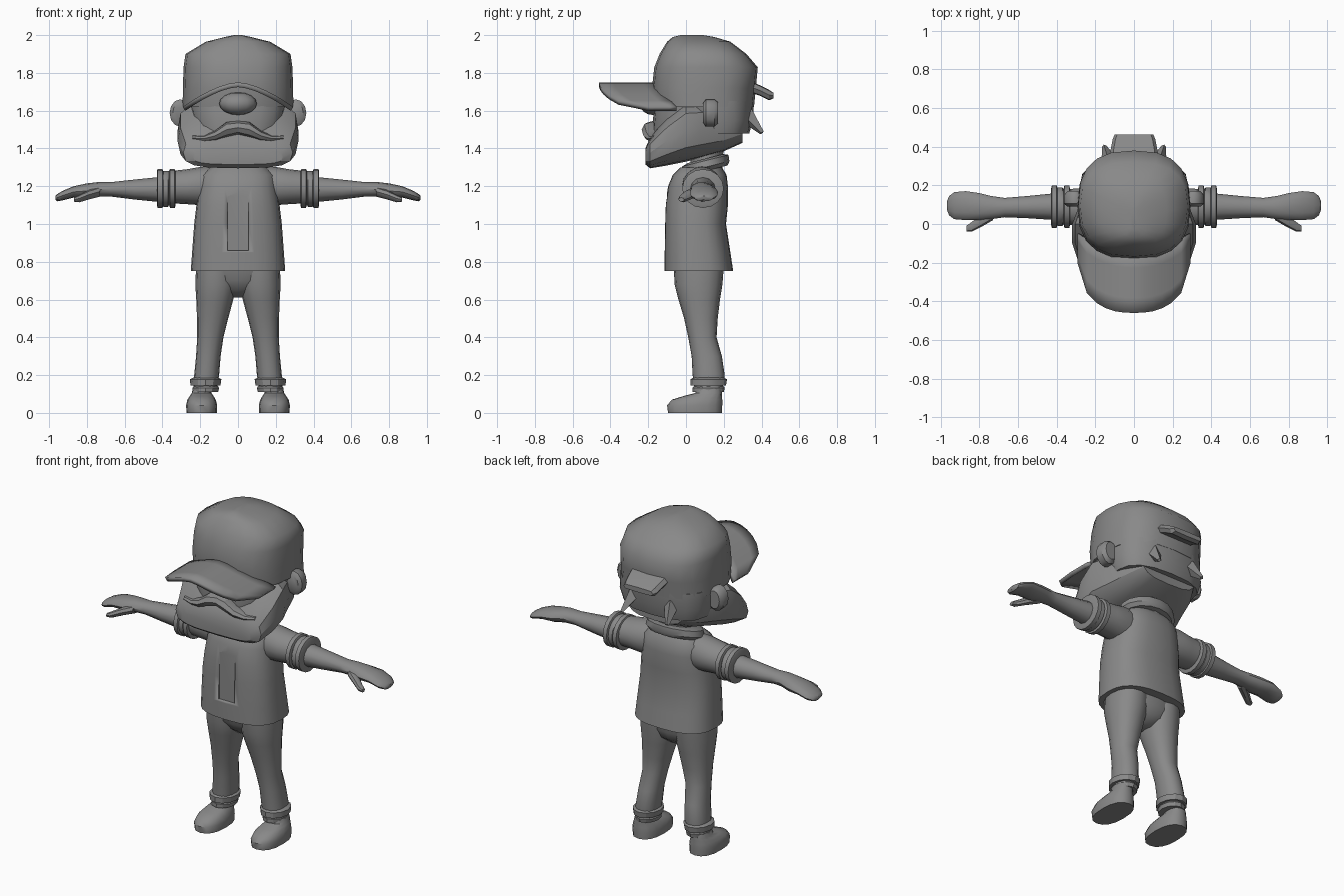
import bpy, bmesh, math
from mathutils import Vector

cube = bpy.data.objects.get("Cube")
if cube:
    bpy.data.objects.remove(cube)

grey = bpy.data.materials.new("plain_grey")
grey.use_nodes = True
COLOUR = (0.25, 0.25, 0.25, 1)
grey.diffuse_color = COLOUR
grey.node_tree.nodes["Principled BSDF"].inputs["Base Color"].default_value = COLOUR


def finish(name, bm, mirror=False, angle=40):
    """Turn a bmesh into a shaded, optionally mirrored object."""
    bmesh.ops.recalc_face_normals(bm, faces=bm.faces)
    mesh = bpy.data.meshes.new(name)
    bm.to_mesh(mesh)
    bm.free()
    mesh.materials.append(grey)
    obj = bpy.data.objects.new(name, mesh)
    bpy.context.collection.objects.link(obj)
    bpy.ops.object.select_all(action='DESELECT')
    obj.select_set(True)
    bpy.context.view_layer.objects.active = obj
    bpy.ops.object.shade_smooth_by_angle(angle=math.radians(angle))
    if mirror:
        obj.modifiers.new("Mirror", 'MIRROR')
    return obj


def loft(name, axis, rings, sides=16, power=2.0, mirror=False, angle=40):
    """Skin rounded sections; each ring is (position, a_min, a_max, b_min, b_max)."""
    bm = bmesh.new()
    loops = []
    for t, a_min, a_max, b_min, b_max in rings:
        loop = []
        for i in range(sides):
            turn = math.tau * i / sides
            c, s = math.cos(turn), math.sin(turn)
            c = math.copysign(abs(c) ** (2 / power), c)
            s = math.copysign(abs(s) ** (2 / power), s)
            a = (a_min + a_max) / 2 + (a_max - a_min) / 2 * c
            b = (b_min + b_max) / 2 + (b_max - b_min) / 2 * s
            place = {'x': (t, a, b), 'y': (a, t, b), 'z': (a, b, t)}[axis]
            loop.append(bm.verts.new(place))
        loops.append(loop)
    for low, high in zip(loops, loops[1:]):
        for i in range(sides):
            j = (i + 1) % sides
            bm.faces.new((low[i], low[j], high[j], high[i]))
    bm.faces.new(loops[0])
    bm.faces.new(loops[-1])
    return finish(name, bm, mirror, angle)


def centred(rings):
    """Expand (position, half_width, b_min, b_max) to full rings."""
    return [(t, -w, w, low, high) for t, w, low, high in rings]


# Shirt with a recessed placket
shirt = loft("shirt", 'z', centred([
    (.75, .25, -.115, .25), (.85, .243, -.115, .235), (1, .232, -.113, .212),
    (1.1, .22, -.11, .222), (1.2, .205, -.095, .222), (1.26, .195, -.07, .215),
    (1.3, .15, -.03, .19)]), sides=24, power=2.6)
bm = bmesh.new()
bmesh.ops.create_cube(bm, size=1)
bmesh.ops.scale(bm, vec=(.11, .1, .5), verts=bm.verts)
bmesh.ops.translate(bm, vec=(0, -.15, 1.11), verts=bm.verts)
cutter = finish("placket_cutter", bm)
cutter.hide_render = True
cutter.hide_viewport = True
cut = shirt.modifiers.new("Placket", 'BOOLEAN')
cut.object = cutter

# Sleeves and their banded cuffs
loft("sleeve", 'x', [(.1, 0, .17, 1.09, 1.31), (.2, -.02, .19, 1.1, 1.302),
                     (.27, -.015, .185, 1.105, 1.29), (.36, 0, .18, 1.11, 1.28)], mirror=True)
for i, x in enumerate((.335, .37, .40)):
    grow = .01 if i != 1 else 0
    loft("sleeve_cuff", 'x', [(x - .005, 0, .18, 1.1, 1.28),
                              (x, -.01 - grow, .19 + grow, 1.09 - grow / 2, 1.28 + grow),
                              (x + .025, -.01 - grow, .19 + grow, 1.09 - grow / 2, 1.28 + grow),
                              (x + .03, 0, .18, 1.1, 1.28)], mirror=True, angle=30)

# Arms with mitten hands and thumbs
loft("arm", 'x', [(.4, .02, .16, 1.115, 1.25), (.55, .03, .145, 1.13, 1.235),
                  (.67, .035, .135, 1.145, 1.222), (.74, .025, .145, 1.145, 1.222),
                  (.8, .02, .16, 1.135, 1.215), (.87, .02, .17, 1.14, 1.2),
                  (.93, .025, .165, 1.125, 1.175), (.957, .045, .145, 1.12, 1.158),
                  (.967, .07, .12, 1.13, 1.148)], sides=12, mirror=True)
loft("thumb", 'x', [(.73, .02, .09, 1.145, 1.2), (.79, -.015, .05, 1.13, 1.18),
                    (.84, -.04, .01, 1.115, 1.155), (.868, -.04, -.01, 1.118, 1.14)],
     sides=8, mirror=True)

# Trousers
loft("hips", 'z', centred([(.61, .05, .03, .12), (.65, .13, -.02, .17),
                           (.7, .21, -.055, .19), (.78, .222, -.07, .2)]), power=2.3)
loft("trouser_leg", 'z', [(.13, .11, .235, .045, .195), (.2, .1, .232, .035, .205),
                          (.3, .092, .222, .03, .19), (.4, .077, .216, .012, .162),
                          (.5, .052, .217, -.01, .168), (.6, .025, .221, -.04, .18),
                          (.68, .005, .226, -.06, .193), (.77, .005, .222, -.065, .2)],
     power=2.2, mirror=True)
for low, high, grow in ((.11, .145, 0), (.145, .19, .012)):
    loft("trouser_cuff", 'z', [
        (low, .105 - grow, .24 + grow, .035 - grow, .2 + grow),
        (high - .012, .1 - grow, .242 + grow, .035 - grow, .205 + grow),
        (high, .11, .23, .045, .195)], sides=12, mirror=True, angle=30)

# Shoes
loft("shoe", 'z', [(0, .112, .272, -.095, .19), (.04, .11, .275, -.1, .192),
                   (.07, .118, .268, -.075, .192), (.09, .13, .255, -.01, .19),
                   (.105, .14, .245, .05, .19), (.14, .14, .235, .06, .185)],
     power=2.4, mirror=True)

# Neck and tilted collar
loft("neck", 'z', centred([(1.25, .11, .02, .19), (1.42, .11, .03, .2)]))
collar = loft("collar", 'z', centred([(1.28, .16, -.01, .22), (1.3, .18, -.02, .23),
                                      (1.335, .17, -.02, .225), (1.345, .14, .01, .2)]))
for vert in collar.data.vertices:
    vert.co.z += (vert.co.y - .1) * .25

# Jaw and beard, face and back hair
loft("beard", 'y', centred([
    (-.215, .24, 1.315, 1.4), (-.19, .29, 1.295, 1.46), (-.1, .32, 1.31, 1.57),
    (0, .32, 1.33, 1.66), (.08, .29, 1.35, 1.66), (.2, .25, 1.385, 1.64),
    (.3, .19, 1.43, 1.64)]), power=3.2, angle=30)
loft("face", 'z', centred([(1.4, .2, -.17, .2), (1.5, .235, -.18, .2),
                           (1.6, .25, -.17, .2), (1.72, .26, -.15, .2)]), power=2.6)
loft("back_hair", 'z', centred([(1.48, .265, .02, .335), (1.55, .285, 0, .355),
                                (1.65, .285, -.05, .36)]), power=2.5)
for side in (-1, 1):
    bm = bmesh.new()
    bmesh.ops.create_cone(bm, cap_ends=True, segments=4, radius1=.045,
                          radius2=.012, depth=.13)
    tilt = Vector((side * .03, .09, -.1)).to_track_quat('Z', 'Y').to_matrix()
    bmesh.ops.rotate(bm, matrix=tilt, verts=bm.verts)
    bmesh.ops.translate(bm, vec=(side * .14, .36, 1.53), verts=bm.verts)
    finish("hair_tuft", bm)

# Ears, nose and moustache
loft("ear", 'y', [(.09, .27, .345, 1.54, 1.64), (.105, .25, .362, 1.515, 1.66),
                  (.15, .25, .362, 1.515, 1.66), (.17, .27, .345, 1.535, 1.645)],
     sides=12, mirror=True)
bm = bmesh.new()
bmesh.ops.create_uvsphere(bm, u_segments=12, v_segments=8, radius=1)
bmesh.ops.scale(bm, vec=(.1, .07, .06), verts=bm.verts)
bmesh.ops.translate(bm, vec=(0, -.175, 1.637), verts=bm.verts)
finish("nose", bm)
loft("moustache", 'x', [(0, -.225, -.13, 1.475, 1.545), (.06, -.235, -.13, 1.46, 1.54),
                        (.12, -.225, -.13, 1.44, 1.495), (.18, -.205, -.13, 1.435, 1.468),
                        (.24, -.185, -.14, 1.44, 1.47)], sides=8, mirror=True, angle=30)

# Cap crown and rear strap
loft("cap_crown", 'z', centred([
    (1.62, .293, -.165, .36), (1.72, .292, -.18, .37), (1.83, .288, -.168, .38),
    (1.9, .278, -.14, .32), (1.965, .17, -.1, .235), (1.99, .07, -.07, .15),
    (2, .02, -.03, .09)]), sides=20, power=2.6, angle=50)
loft("cap_strap", 'y', centred([(.33, .13, 1.7, 1.76), (.39, .12, 1.68, 1.735),
                                (.44, .11, 1.655, 1.71), (.463, .1, 1.665, 1.695)]),
     sides=8, power=5, angle=25)

# Arched cap brim
bm = bmesh.new()
STEPS, ROWS = 12, 4
grid = []
for i in range(STEPS + 1):
    u = 2 * i / STEPS - 1
    front = -.2 - .26 * math.sqrt(max(0, 1 - abs(u) ** 2.5))
    back = -.15 + .1 * u * u
    z = 1.75 - .13 * abs(u) ** 1.6
    grid.append([bm.verts.new((.293 * u, back + (front - back) * r / ROWS, z))
                 for r in range(ROWS + 1)])
for left, right in zip(grid, grid[1:]):
    for r in range(ROWS):
        bm.faces.new((left[r], right[r], right[r + 1], left[r + 1]))
brim = finish("cap_brim", bm)
thick = brim.modifiers.new("Thickness", 'SOLIDIFY')
thick.thickness = .025
thick.offset = -1 if brim.data.polygons[0].normal.z > 0 else 1
